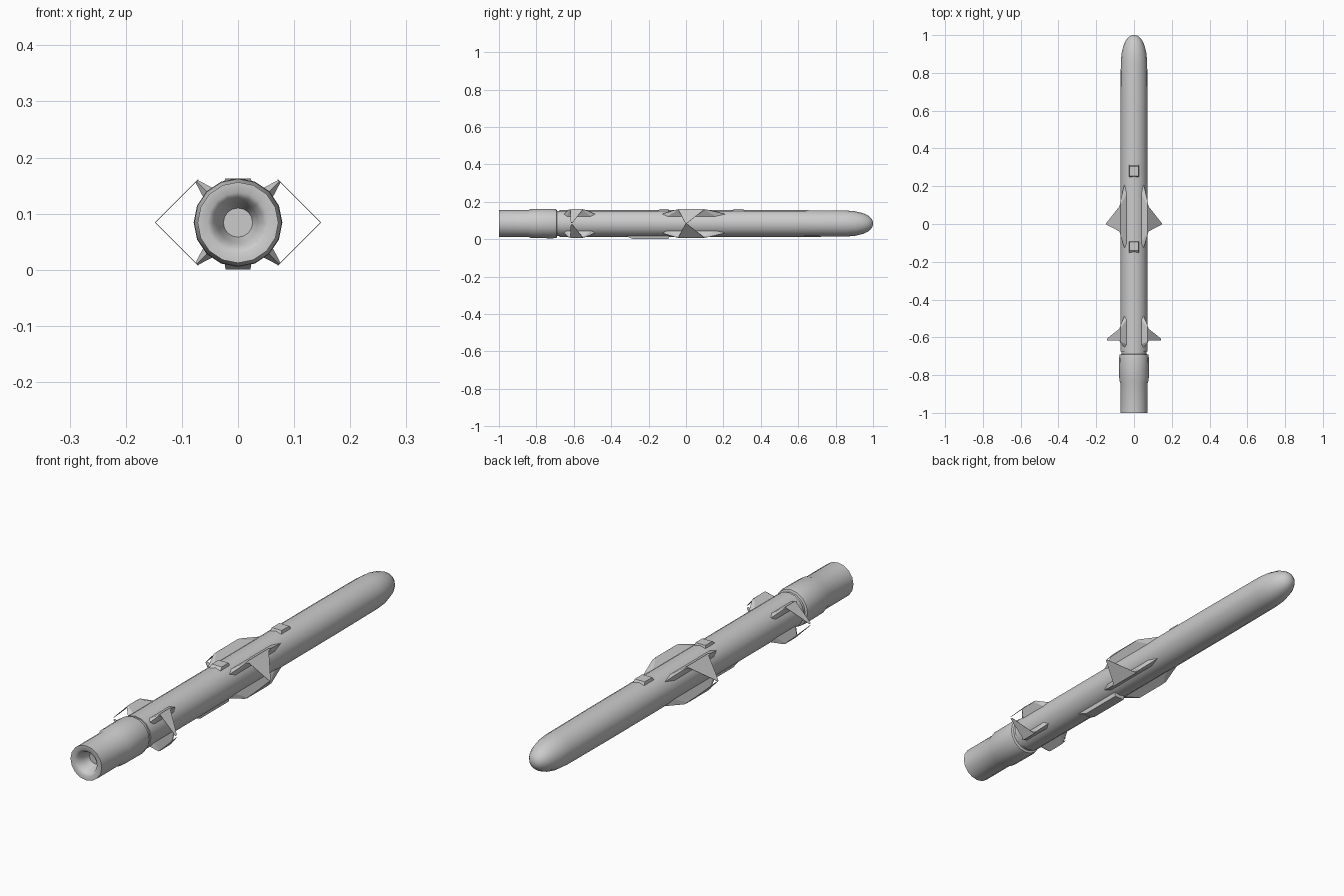
import bpy, bmesh, math

if "Cube" in bpy.data.objects:
    bpy.data.objects.remove(bpy.data.objects["Cube"])

CZ = 0.084          # height of the long axis
H = math.sqrt(0.5)


def finish(name, bm, smooth=False):
    bmesh.ops.recalc_face_normals(bm, faces=bm.faces)
    me = bpy.data.meshes.new(name)
    bm.to_mesh(me)
    bm.free()
    ob = bpy.data.objects.new(name, me)
    bpy.context.collection.objects.link(ob)
    if smooth:
        bpy.context.view_layer.objects.active = ob
        ob.select_set(True)
        bpy.ops.object.shade_smooth_by_angle(angle=math.radians(50))
        ob.select_set(False)
    return ob


def lathe(name, profile, sides=16):
    """Turn (y, radius) pairs around the long axis, capping both ends."""
    bm = bmesh.new()
    rings = []
    for y, r in profile:
        rings.append([bm.verts.new((r * math.cos(2 * math.pi * i / sides), y,
                                    CZ + r * math.sin(2 * math.pi * i / sides)))
                      for i in range(sides)])
    for a, b in zip(rings, rings[1:]):
        for i in range(sides):
            j = (i + 1) % sides
            bm.faces.new((a[i], a[j], b[j], b[i]))
    bm.faces.new(rings[0])
    bm.faces.new(rings[-1])
    return finish(name, bm, True)


def loft(name, lower, upper):
    """Solid between two matching outlines."""
    bm = bmesh.new()
    a = [bm.verts.new(p) for p in lower]
    b = [bm.verts.new(p) for p in upper]
    n = len(a)
    for i in range(n):
        j = (i + 1) % n
        bm.faces.new((a[i], a[j], b[j], b[i]))
    bm.faces.new(a)
    bm.faces.new(b)
    return finish(name, bm)


# Main tube with rounded nose
nose = [(0.85 + 0.15 * math.sin(t), 0.0015 + 0.0685 * math.cos(t) ** 0.9)
        for t in [math.radians(d) for d in (0, 20, 40, 55, 68, 79, 87, 89.9)]]
lathe("body", [(-0.675, 0.066), (-0.675, 0.0715), (0.56, 0.0715)] + nose)

# Joint ring and tail section with hollow nozzle
lathe("joint_ring", [(-0.71, 0.067), (-0.67, 0.067)])
lathe("tail_section", [(-0.94, 0.026), (-0.97, 0.036), (-0.993, 0.045), (-1.0, 0.054),
                       (-1.0, 0.072), (-0.845, 0.072), (-0.825, 0.078), (-0.71, 0.079),
                       (-0.692, 0.076), (-0.688, 0.066)])


def diagonal(sx, sz, r, t, y):
    """Point at radius r along a diagonal, shifted sideways by t."""
    return (sx * H * (r + t), y, CZ + sz * H * (r - t))


def outline(sx, sz, r, w, y0, y1, y2, y3):
    pts = [(0, y0), (w, y1), (w, y2), (0, y3), (-w, y2), (-w, y1)]
    return [diagonal(sx, sz, r, t, y) for t, y in pts]


# Four fairings and folded fin panels at each station
stations = {
    "mid": dict(base=(-0.15, -0.11, 0.17, 0.24), ridge=(-0.055, -0.045, 0.10, 0.115),
                fin=[(-0.004, -0.042), (0.104, -0.003), (0.104, 0.004), (-0.004, 0.1)]),
    "rear": dict(base=(-0.66, -0.64, -0.50, -0.47), ridge=(-0.628, -0.622, -0.55, -0.54),
                 fin=[(-0.004, -0.618), (0.098, -0.616), (0.098, -0.607), (-0.004, -0.55)]),
}
for label, s in stations.items():
    for sx in (-1, 1):
        for sz in (-1, 1):
            loft(label + "_fairing", outline(sx, sz, 0.062, 0.016, *s["base"]),
                 outline(sx, sz, 0.104, 0.003, *s["ridge"]))
            loft(label + "_fin",
                 [diagonal(sx, sz, 0.1035, t, y) for t, y in s["fin"]],
                 [diagonal(sx, sz, 0.1050, t, y) for t, y in s["fin"]])


def pad(name, w, y0, y1, slope0, slope1, z0, z1):
    """Small raised block with sloped ends."""
    def rect(wx, a, b, z):
        return [(-wx, a, z), (wx, a, z), (wx, b, z), (-wx, b, z)]
    loft(name, rect(w, y0, y1, z0), rect(w * 0.85, y0 + slope0, y1 - slope1, z1))


# Top lugs and belly fairing
pad("front_lug", 0.027, 0.245, 0.315, 0.01, 0.01, CZ + 0.06, CZ + 0.079)
pad("rear_lug", 0.027, -0.16, -0.09, 0.02, 0.005, CZ + 0.06, CZ + 0.078)
pad("belly_fairing", 0.026, -0.34, -0.09, 0.06, 0.003, CZ - 0.06, 0.0)
